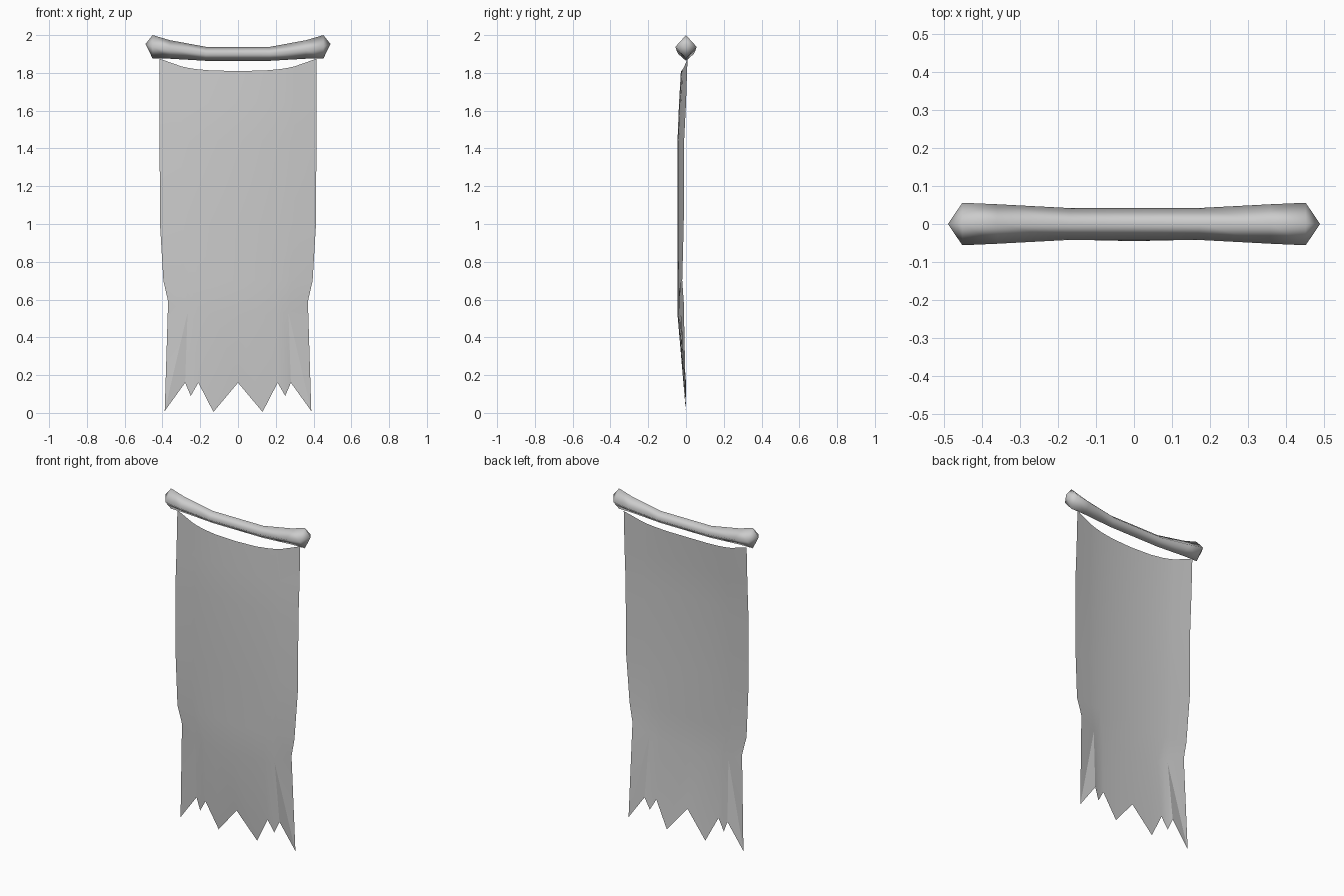
import bpy, bmesh, math

cube = bpy.data.objects.get("Cube")
if cube:
    bpy.data.objects.remove(cube)

grey = bpy.data.materials.new("plain grey")
grey.use_nodes = True
COLOUR = (0.6, 0.6, 0.6, 1)
grey.diffuse_color = COLOUR
grey.node_tree.nodes["Principled BSDF"].inputs["Base Color"].default_value = COLOUR


def finish(name, bm):
    mesh = bpy.data.meshes.new(name)
    bm.to_mesh(mesh)
    bm.free()
    mesh.materials.append(grey)
    obj = bpy.data.objects.new(name, mesh)
    bpy.context.collection.objects.link(obj)
    return obj


# Sagging four-sided rod, flared at the ends and closed to points
half = [(0.17, 1.901, 0.042, 0.037), (0.36, 1.924, 0.052, 0.049), (0.452, 1.938, 0.056, 0.062)]
sections = [(-x, z, ry, rz) for x, z, ry, rz in reversed(half)] + half
bm = bmesh.new()
rings = []
for x, z, ry, rz in sections:
    rings.append([bm.verts.new((x, ry * math.cos(a), z + rz * math.sin(a)))
                  for a in (i * math.pi / 2 for i in range(4))])
for a, b in zip(rings, rings[1:]):
    for i in range(4):
        j = (i + 1) % 4
        bm.faces.new((a[i], a[j], b[j], b[i]))
for ring, x in ((rings[0], -0.49), (rings[-1], 0.49)):
    tip = bm.verts.new((x, 0, 1.953))
    for i in range(4):
        bm.faces.new((ring[i], ring[(i + 1) % 4], tip))
bmesh.ops.recalc_face_normals(bm, faces=bm.faces[:])
for f in bm.faces:
    f.smooth = True
finish("hanging_rod", bm)

# Ragged lower hem (x, z), mirrored, which also sets the cloth columns
hem_half = [(0.13, 0.005), (0.21, 0.16), (0.25, 0.09), (0.28, 0.16), (0.388, 0.01)]
hem = [(-x, z) for x, z in reversed(hem_half)] + [(0, 0.16)] + hem_half
# Cloth rows: height at middle, height at edge, curve power, half width, y at edge, y at middle
rows = [(1.81, 1.875, 3, 0.415, 0.008, -0.027),
        (1.64, 1.64, 2, 0.415, 0.0, -0.037),
        (1.44, 1.44, 2, 0.415, -0.010, -0.045),
        (1.00, 1.00, 2, 0.413, -0.012, -0.045),
        (0.70, 0.70, 2, 0.395, -0.020, -0.045),
        (0.52, 0.59, 6, 0.370, -0.012, -0.045)]
bm = bmesh.new()
grid = []
for zm, ze, power, width, ye, ym in rows:
    line = []
    for hx, hz in hem:
        u = hx / 0.388
        line.append(bm.verts.new((u * width, ym + (ye - ym) * u * u,
                                  zm + (ze - zm) * abs(u) ** power)))
    grid.append(line)
# Hem vertices swing back to y = 0, with the outer notches pushed back into a fold
grid.append([bm.verts.new((x, 0.0 if abs(x) > 0.27 else -0.045 * z / 0.52, z)) for x, z in hem])

last = len(hem) - 2
for r in range(len(grid) - 1):
    for c in range(len(hem) - 1):
        a, b = grid[r][c], grid[r + 1][c]
        d, e = grid[r + 1][c + 1], grid[r][c + 1]
        if r == len(grid) - 2 and c in (0, last):
            # Crease running from the fold down to the lower corner
            tris = [(a, b, e), (b, d, e)] if c == 0 else [(a, d, e), (a, b, d)]
            for k, tri in enumerate(tris):
                bm.faces.new(tri).smooth = k == 0
        else:
            bm.faces.new((a, b, d, e)).smooth = True
finish("banner_cloth", bm)
